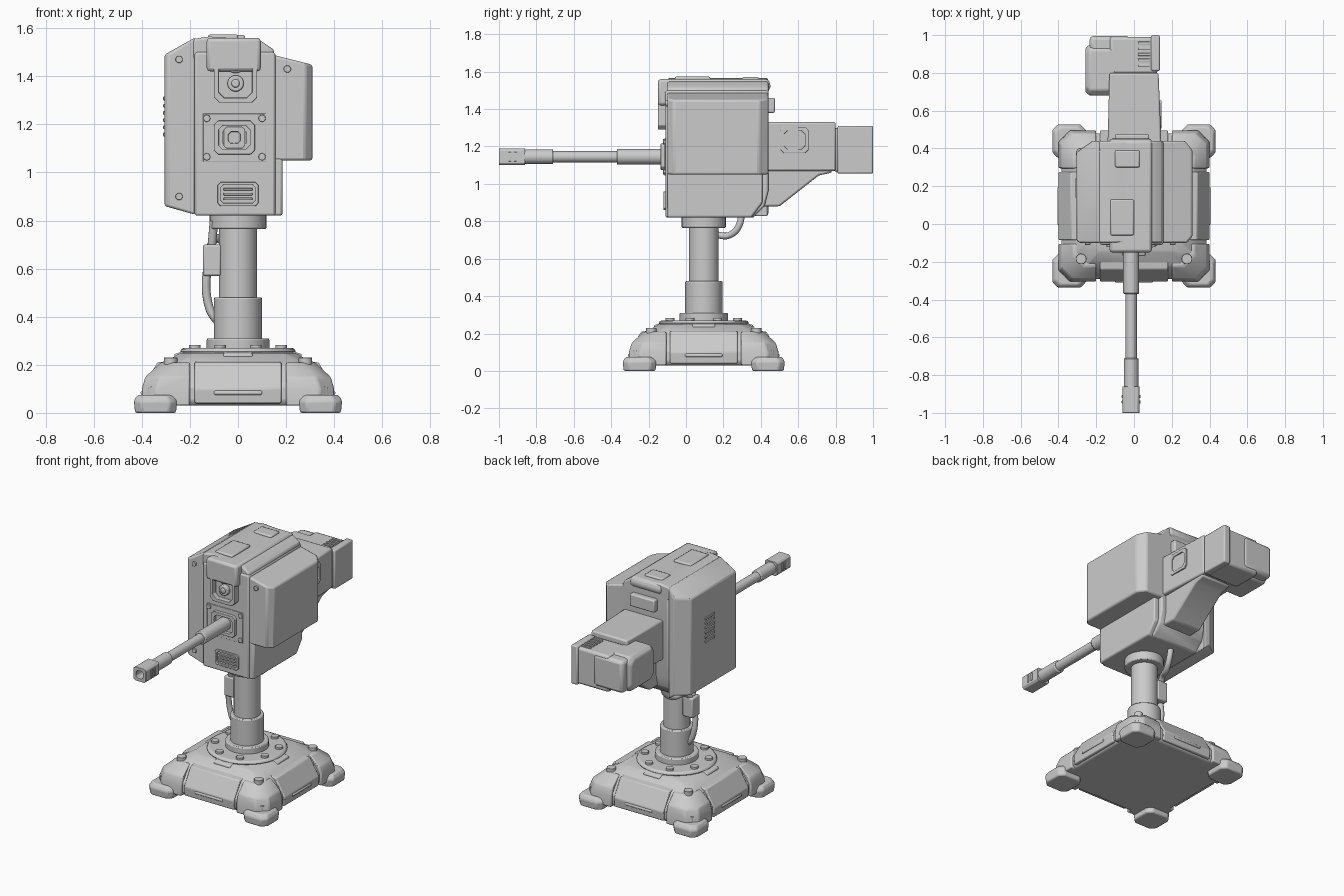
import bpy, bmesh, math
from mathutils import Vector

if "Cube" in bpy.data.objects:
    bpy.data.objects.remove(bpy.data.objects["Cube"])

GREY = (.6, .6, .6, 1)
grey = bpy.data.materials.new("light_grey")
grey.use_nodes = True
grey.diffuse_color = GREY
grey.node_tree.nodes["Principled BSDF"].inputs["Base Color"].default_value = GREY

# Shared reference positions
MID = .095                      # column axis in y
FRONT, BACK = -.11, .44         # housing ends
FLOOR, ROOF = .82, 1.5          # housing bottom and top
GUN_X, GUN_Z = -.015, 1.145     # barrel axis
THIN = .002                     # bevel of the smallest parts


def place(a, b, t, axis):
    return Vector({"x": (t, a, b), "y": (a, t, b), "z": (a, b, t)}[axis])


def add_bevel(ob, width):
    mod = ob.modifiers.new("edge_bevel", "BEVEL")
    mod.width, mod.segments, mod.limit_method = width, 2, "ANGLE"


def loft(name, rings, bevel=.008):
    """Skin a list of equal-length point rings and cap both ends."""
    bm = bmesh.new()
    loops = [[bm.verts.new(point) for point in ring] for ring in rings]
    for low, high in zip(loops, loops[1:]):
        for i in range(len(low)):
            bm.faces.new((low[i - 1], low[i], high[i], high[i - 1]))
    bm.faces.new(loops[0])
    bm.faces.new(loops[-1])
    bmesh.ops.recalc_face_normals(bm, faces=bm.faces)
    mesh = bpy.data.meshes.new(name)
    bm.to_mesh(mesh)
    bm.free()
    mesh.materials.append(grey)
    ob = bpy.data.objects.new(name, mesh)
    bpy.context.collection.objects.link(ob)
    if bevel:
        add_bevel(ob, bevel)
    bpy.ops.object.select_all(action="DESELECT")
    bpy.context.view_layer.objects.active = ob
    ob.select_set(True)
    bpy.ops.object.shade_smooth_by_angle(angle=math.radians(32))
    return ob


def prism(name, axis, outline, start, end, bevel=.01):
    return loft(name, [[place(a, b, t, axis) for a, b in outline] for t in (start, end)], bevel)


def box(name, x, y, z, bevel=.008):
    corners = [(x[0], y[0]), (x[1], y[0]), (x[1], y[1]), (x[0], y[1])]
    return prism(name, "z", corners, *z, bevel)


def chamfered(axis, at, t, w, h, cut):
    """Rectangle with cut corners, w and h being half sizes."""
    quarter = [(w, h - cut), (w - cut, h)]
    half = quarter + [(-a, b) for a, b in reversed(quarter)]
    return [place(at[0] + a, at[1] + b, t, axis) for a, b in half + [(-a, -b) for a, b in half]]


def frame(name, axis, at, w, h, start, lip, rim=.02):
    """Raised rounded frame with a sunken middle."""
    cut = min(w, h) / 4
    sunk = start + (lip - start) / 3
    levels = ((start, 0), (lip, 0), (lip, rim), (sunk, rim))
    return loft(name, [chamfered(axis, at, t, w - inset, h - inset, cut) for t, inset in levels], THIN)


def tube(name, axis, at, radius, start, end, bevel=.006, sides=32):
    angles = [math.tau * i / sides for i in range(sides)]
    circle = [(at[0] + radius * math.cos(a), at[1] + radius * math.sin(a)) for a in angles]
    return prism(name, axis, circle, start, end, bevel)


def bolt(name, axis, at, radius, start, end):
    tube(name, axis, at, radius, start, end, bevel=THIN, sides=16)


def pipe(name, points, radius):
    curve = bpy.data.curves.new(name, "CURVE")
    curve.dimensions, curve.bevel_depth, curve.use_fill_caps = "3D", radius, True
    spline = curve.splines.new("BEZIER")
    spline.bezier_points.add(len(points) - 1)
    for knot, point in zip(spline.bezier_points, points):
        knot.co = point
        knot.handle_left_type = knot.handle_right_type = "AUTO"
    curve.materials.append(grey)
    bpy.context.collection.objects.link(bpy.data.objects.new(name, curve))


# Base platform
steps = ((.03, .37), (.05, .385), (.11, .385), (.2, .32), (.25, .24))
loft("base_platform", [chamfered("z", (0, MID), z, half, half, .06) for z, half in steps])
tube("base_disc", "z", (0, MID), .24, .24, .27, bevel=.015)

# Corner blocks, feet and bolts
for sx, across in ((1, "left"), (-1, "right")):
    for sy, along in ((1, "back"), (-1, "front")):
        corner = along + "_" + across

        def spot(reach):
            return sx * reach, MID + sy * reach

        rings = []
        for z, outer in ((.03, .4), (.1, .4), (.15, .385), (.21, .32)):
            inner, cut = .2, outer - .06
            plan = [(inner, inner), (outer, inner), (outer, cut), (cut, outer), (inner, outer)]
            rings.append([(sx * a, MID + sy * b, z) for a, b in plan])
        loft("corner_block_" + corner, rings)
        foot = ((0, .085), (.05, .09), (.075, .075))
        loft("foot_" + corner, [chamfered("z", spot(.343), z, half, half, .03) for z, half in foot])
        bolt("corner_bolt_" + corner, "z", spot(.28), .028, .2, .23)
        bolt("toe_bolt_" + corner, "z", spot(.36), .015, .06, .11)

# Sloped panels between the corner blocks
panel_path = ((.3, .04), (.395, .04), (.4, .1), (.335, .21), (.25, .22))
slat_path = ((.38, .075), (.405, .075), (.405, .09), (.38, .1))
tab_path = ((.2, .24), (.265, .22), (.265, .245), (.2, .265))
for (c, s), side in (((1, 0), "left"), ((0, 1), "back"), ((-1, 0), "right"), ((0, -1), "front")):
    for label, half, path in (("panel", .18, panel_path), ("slat", .1, slat_path), ("tab", .06, tab_path)):
        rings = [[(c * r - s * w, MID + s * r + c * w, z) for r, z in path] for w in (-half, half)]
        loft(f"base_{label}_{side}", rings, .006)

# Ring of bolts on the disc
for i in range(8):
    turn = math.tau * (i + .5) / 8
    bolt("disc_bolt", "z", (.195 * math.cos(turn), MID + .195 * math.sin(turn)), .024, .25, .283)

# Column and cables
for name, radius, start, end in (("column_flange", .13, .25, .31), ("column_sleeve", .1, .3, .48),
                                 ("column", .08, .4, .8), ("column_collar", .118, .765, FLOOR + .01)):
    tube(name, "z", (0, MID), radius, start, end)
pipe("column_cable", [(-.04, .3, .88), (-.04, .28, .77), (-.06, .23, .725), (-.1, .14, .72),
                      (-.12, .1, .65), (-.12, .1, .44), (-.07, .1, .36)], .018)
pipe("front_cable", [(-.1, .06, .8), (-.11, .09, .68)], .018)
box("cable_box", x=(-.145, -.07), y=(.06, .14), z=(.57, .7))

# Main housing
prism("housing", "x", [(FRONT, FLOOR), (.36, FLOOR), (.42, .88), (BACK, .96), (BACK, ROOF), (FRONT, ROOF)],
      -.18, .155)
prism("lower_left_cheek", "x", [(-.1, FLOOR), (.35, FLOOR), (.41, .9), (.41, 1.06), (-.1, 1.06)], .1, .185)
prism("roof_shoulder", "y", [(-.19, 1.47), (-.19, 1.555), (-.12, 1.565), (.09, 1.55), (.15, 1.51), (.15, 1.47)],
      -.1, BACK)
armour = []
for y, outer in ((-.1, -.29), (-.085, -.305), (.38, -.305), (BACK, -.22)):
    armour.append([(-.18, y, .825), (outer, y, .86), (outer, y, 1.49), (-.18, y, 1.56)])
loft("right_armour", armour)

# Ammunition box with a top sloping down to the outside
ammo = prism("left_ammo_box", "z", [(.1, -.1), (.28, -.1), (.31, -.065), (.31, .39), (.27, BACK), (.1, BACK)],
             1.05, ROOF)
for vert in ammo.data.vertices:
    if vert.co.z == max(v.co.z for v in ammo.data.vertices) or vert.co.z > 1.2:
        vert.co.z = ROOF - (vert.co.x - .1) / 4

# Roof cover with hatches
prism("roof_cover", "x", [(-.15, 1.42), (-.15, 1.56), (.44, 1.56), (.455, 1.52), (.43, 1.48), (-.1, 1.48),
                          (-.1, 1.42)], -.13, .095, .015)
box("front_hatch", x=(-.125, 0), y=(-.06, .13), z=(ROOF, 1.573))
box("rear_hatch", x=(-.1, .03), y=(.3, .39), z=(ROOF, 1.571))

# Sensor hood with two lenses
frame("sensor_hood", "y", (-.01, 1.41), .09, .12, -.1, -.15)
for label, z, radius in (("upper", 1.455, .042), ("lower", 1.37, .034)):
    tube("lens_ring_" + label, "y", (-.01, z), radius, FRONT, -.14)
    tube("lens_" + label, "y", (-.01, z), radius / 2, FRONT, -.147)

# Gun mount, barrel and muzzle
gun = (GUN_X, GUN_Z)
box("mount_plate", x=(GUN_X - .13, GUN_X + .13), y=(FRONT - .004, -.1), z=(GUN_Z - .1, GUN_Z + .1), bevel=THIN)
frame("mount_socket", "y", gun, .085, .07, -.1, -.135)
for name, radius, start, end in (("barrel_sleeve", .042, -.1, -.37), ("barrel", .03, -.3, -.75),
                                 ("barrel_shroud", .039, -.71, -.87)):
    tube(name, "y", gun, radius, start, end)
frame("muzzle", "y", gun, .045, .045, -.86, -1)
for sx in (1, -1):
    x = GUN_X + sx * .04
    for y in (-.95, -.92):
        box("muzzle_rib", x=(x, x + sx * .01), y=(y, y + .015), z=(GUN_Z - .025, GUN_Z + .025), bevel=THIN)
    for z in (GUN_Z - .08, GUN_Z + .08):
        bolt("mount_bolt", "y", (GUN_X + sx * .115, z), .015, FRONT, FRONT - .012)

# Armour bolts
for at in ((-.245, .9), (-.245, 1.47), (.205, 1.43)):
    bolt("armour_bolt", "y", at, .015, -.08, FRONT)

# Vent grilles
frame("vent_frame", "y", (0, .91), .085, .05, -.1, -.12, rim=.012)
for i in range(3):
    z = .885 + i * .02
    box("front_vent_slat", x=(-.06, .06), y=(-.119, -.1), z=(z, z + .01), bevel=THIN)
for i in range(6):
    z = 1.15 + i * .03
    box("right_vent_slat", x=(-.311, -.3), y=(.14, .24), z=(z, z + .015), bevel=THIN)

# Rear receiver arm
prism("receiver_arm", "z", [(-.14, .42), (.145, .42), (.13, .8), (-.13, .8)], 1.07, 1.33)
prism("feed_chute", "x", [(.38, .88), (.5, .88), (.71, 1.045), (.78, 1.06), (.78, 1.1), (.38, 1.1)], -.09, .12)
frame("arm_window", "x", (.58, 1.235), .075, .07, .12, .146)
box("rear_ledge", x=(-.1, .08), y=(.42, .475), z=(1.38, 1.46))

# Rear end unit
box("end_block", x=(-.13, .125), y=(.795, .99), z=(1.06, 1.3), bevel=.015)
box("end_strap", x=(.09, .137), y=(.81, 1), z=(1.055, 1.31))
box("end_cap", x=(-.235, -.02), y=(.9, .995), z=(1.08, 1.29), bevel=.02)
pod = ((-.1, 0), (-.235, 0), (-.258, .02))
loft("side_pod", [chamfered("x", (.815, 1.185), x, .135 - inset, .115 - inset, .03) for x, inset in pod])
for i in range(5):
    y = .83 + i * .03
    box("end_rib", x=(.02, .085), y=(y, y + .015), z=(1.29, 1.308), bevel=THIN)
